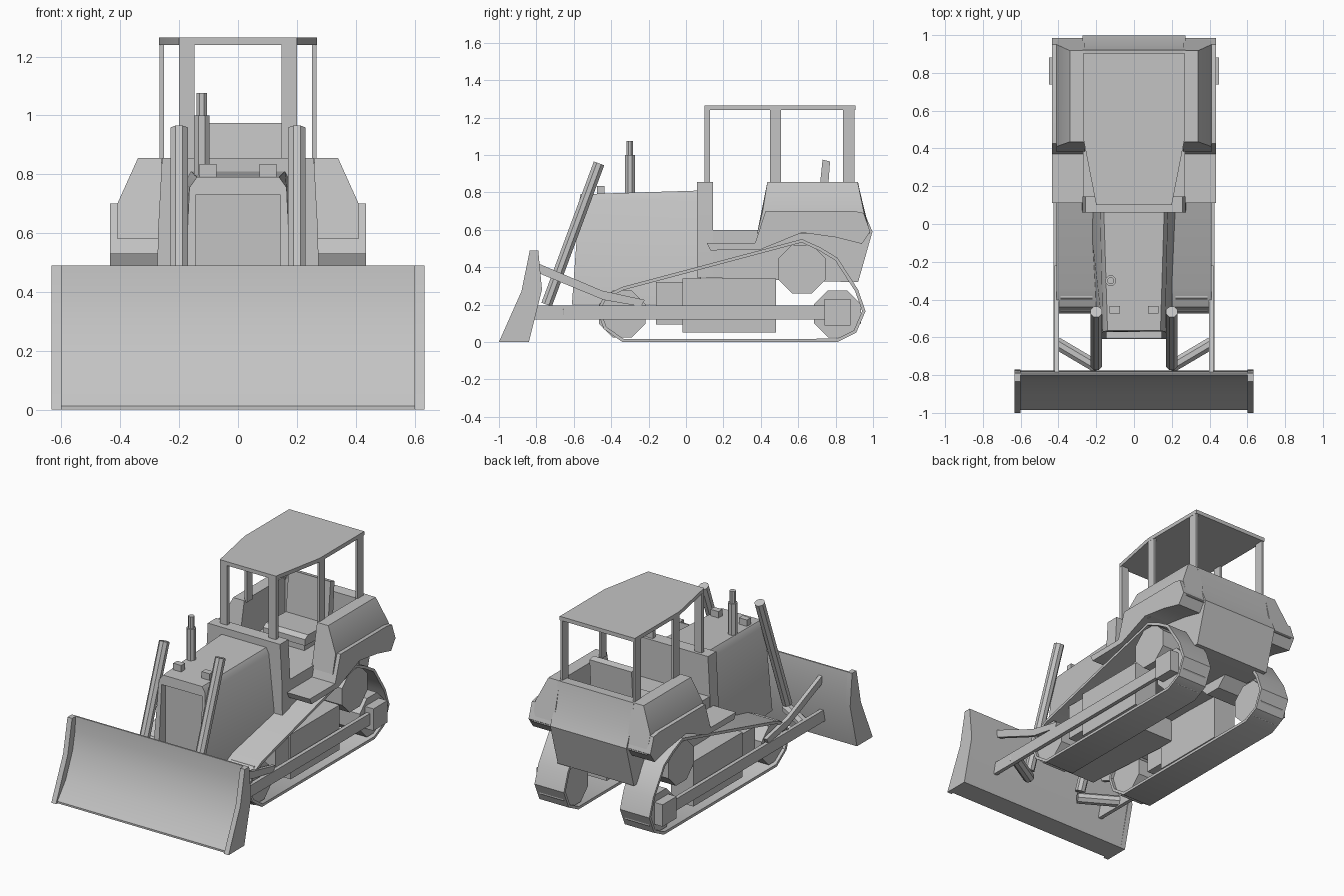
import bpy, bmesh, math
from mathutils import Vector

if "Cube" in bpy.data.objects:
    bpy.data.objects.remove(bpy.data.objects["Cube"])

paint = bpy.data.materials.new("plain_grey")
paint.diffuse_color = (0.55, 0.55, 0.55, 1)
paint.use_nodes = True
paint.node_tree.nodes["Principled BSDF"].inputs["Base Color"].default_value = paint.diffuse_color


def loft(name, rings, closed=False):
    """Skin a row of equal rings; cap the ends unless the row closes on itself."""
    bm = bmesh.new()
    vs = [[bm.verts.new(p) for p in r] for r in rings]
    n, m = len(rings[0]), len(rings)
    for i in range(m if closed else m - 1):
        a, b = vs[i], vs[(i + 1) % m]
        for k in range(n):
            bm.faces.new((a[k], a[(k + 1) % n], b[(k + 1) % n], b[k]))
    if not closed:
        bm.faces.new(vs[0])
        bm.faces.new(vs[-1])
    bmesh.ops.recalc_face_normals(bm, faces=bm.faces)
    me = bpy.data.meshes.new(name)
    bm.to_mesh(me)
    bm.free()
    me.materials.append(paint)
    ob = bpy.data.objects.new(name, me)
    bpy.context.collection.objects.link(ob)
    return ob


def prism(name, prof, x0, x1):
    return loft(name, [[(x, y, z) for y, z in prof] for x in (x0, x1)])


def box(name, x0, x1, y0, y1, z0, z1):
    return prism(name, [(y0, z0), (y1, z0), (y1, z1), (y0, z1)], x0, x1)


def rod(name, a, b, r, n=8):
    a, b = Vector(a), Vector(b)
    q = (b - a).to_track_quat('Z', 'Y')
    ring = [q @ Vector((r * math.cos(t), r * math.sin(t), 0))
            for t in [2 * math.pi * (k + 0.5) / n for k in range(n)]]
    return loft(name, [[c + v for v in ring] for c in (a, b)])


# Blade: curved sheet between two end plates
prism("blade", [(-.985, .012), (-.90, .12), (-.83, .28), (-.805, .40), (-.80, .49),
                (-.79, .49), (-.775, .28), (-.84, .0), (-.985, 0)], -.605, .605)
for s in (-1, 1):
    prism("blade_end_plate", [(-1, 0), (-.84, 0), (-.77, .28), (-.79, .49),
                              (-.835, .49), (-.88, .27)], s * .60, s * .633)

# Hood, wider at the bottom and back, with recessed grille
hood = loft("hood", [
    [(-.19, -.61, .2), (.19, -.61, .2), (.165, -.57, .755), (.14, -.565, .79),
     (-.14, -.565, .79), (-.165, -.57, .755)],
    [(-.24, .08, .2), (.24, .08, .2), (.18, .08, .77), (.16, .08, .81),
     (-.16, .08, .81), (-.18, .08, .77)]])
cut = box("grille_cutter", -.145, .145, -.8, -.53, .24, .73)
cut.hide_render = True
cut.hide_viewport = True
mod = hood.modifiers.new("grille", 'BOOLEAN')
mod.operation = 'DIFFERENCE'
mod.object = cut
mod.solver = 'EXACT'

# Exhaust, lamps
rod("exhaust_lower", (-.123, -.3, .77), (-.123, -.3, 1.0), .029)
rod("exhaust_upper", (-.123, -.3, .99), (-.123, -.3, 1.076), .019)
for s in (-1, 1):
    box("lamp", s * .073, s * .13, -.475, -.435, .78, .835)

# Cowl, cab floor and rear panel
loft("cowl", [[(-.275, y, .35), (.275, y, .35), (.272, y, .6), (.258, y, .855), (-.258, y, .855),
               (-.272, y, .6)] for y in (.06, .145)])
prism("cab_floor", [(.06, .345), (.90, .32), (.95, .6), (.06, .6)], -.27, .27)
prism("rear_panel", [(.85, .85), (.92, .855), (.95, .70), (.997, .59), (.92, .32), (.85, .32)],
      -.272, .272)

for s in (-1, 1):
    # Cab side wall sloping outwards
    loft("cab_side_wall", [
        [(s * x, y, z) for x, y, z in ((.26, yb, .58), (.26, yt, .855), (.34, yt, .855),
                                       (.41, ym, .70), (.41, yb, .58))]
        for yb, ym, yt in ((.38, .41, .435), (.985, .95, .918))])
    # Stepped fender over the track
    prism("fender", [(.11, .53), (.37, .53), (.425, .70), (.90, .70), (.95, .69), (.985, .59),
                     (.94, .525), (.80, .56), (.62, .585), (.40, .495), (.13, .49)],
          s * .265, s * .435)

# Seat
box("seat_base", -.11, .11, .52, .74, .58, .66)
prism("seat_cushion", [(.47, .66), (.76, .65), (.76, .71), (.50, .72), (.47, .70)], -.15, .15)
prism("seat_back", [(.70, .68), (.75, .68), (.77, .965), (.73, .975)], -.15, .15)

# Canopy and posts
outline = [(-.2, .1), (.2, .1), (.268, .45), (.268, .905), (-.268, .905), (-.268, .45)]
loft("canopy", [[(x, y, 1.24) for x, y in outline], [(x, y, 1.265) for x, y in outline]])
for s in (-1, 1):
    box("front_post", s * .148, s * .2, .1, .127, .84, 1.245)
    box("middle_post", s * .252, s * .267, .45, .508, .84, 1.245)
    box("rear_post", s * .252, s * .267, .84, .90, .84, 1.245)

# Undercarriage
path = [(-.34, 0), (.81, 0), (.91, .05), (.96, .165), (.92, .28), (.81, .45), (.72, .505),
        (.62, .55), (-.34, .295), (-.44, .245), (-.475, .17), (-.44, .07)]


def inset(d):
    """Move the track path inwards by d."""
    out = []
    for i, p in enumerate(path):
        p = Vector(p)
        e0 = (p - Vector(path[i - 1])).normalized()
        e1 = (Vector(path[(i + 1) % len(path)]) - p).normalized()
        n = Vector((-e0.y - e1.y, e0.x + e1.x)).normalized()
        out.append(p + n * d)
    return out


for s in (-1, 1):
    loft("track", [[(s * .2, *p), (s * .41, *p), (s * .41, *q), (s * .2, *q)]
                   for p, q in zip(path, inset(.018))], closed=True)
    rod("front_idler", (s * .22, -.34, .15), (s * .39, -.34, .15), .135)
    rod("rear_idler", (s * .22, .81, .15), (s * .39, .81, .15), .135)
    rod("drive_sprocket", (s * .1, .62, .39), (s * .40, .62, .39), .14)
    box("track_frame", s * .23, s * .39, -.02, .48, .05, .34)
    box("track_frame_front", s * .24, s * .38, -.16, 0, .095, .32)
    # Push arm, its hub, struts and lift cylinder
    box("push_arm", s * .40, s * .425, -.81, .77, .12, .195)
    rod("push_arm_hub", (s * .38, .81, .16), (s * .45, .81, .16), .1, 4).rotation_euler = (0, 0, 0)
    prism("blade_strut", [(-.79, .42), (-.45, .275), (-.22, .225), (-.24, .19), (-.44, .225),
                          (-.78, .365)], s * .398, s * .422)
    rod("diagonal_brace", (s * .41, -.63, .16), (s * .19, -.76, .16), .035)
    rod("lift_cylinder", (s * .2, -.745, .2), (s * .2, -.465, .955), .032)

# Smooth shading with sharp edges kept
for ob in bpy.context.scene.objects:
    ob.select_set(not ob.hide_render)
bpy.context.view_layer.objects.active = hood
bpy.ops.object.shade_smooth_by_angle(angle=math.radians(35))
